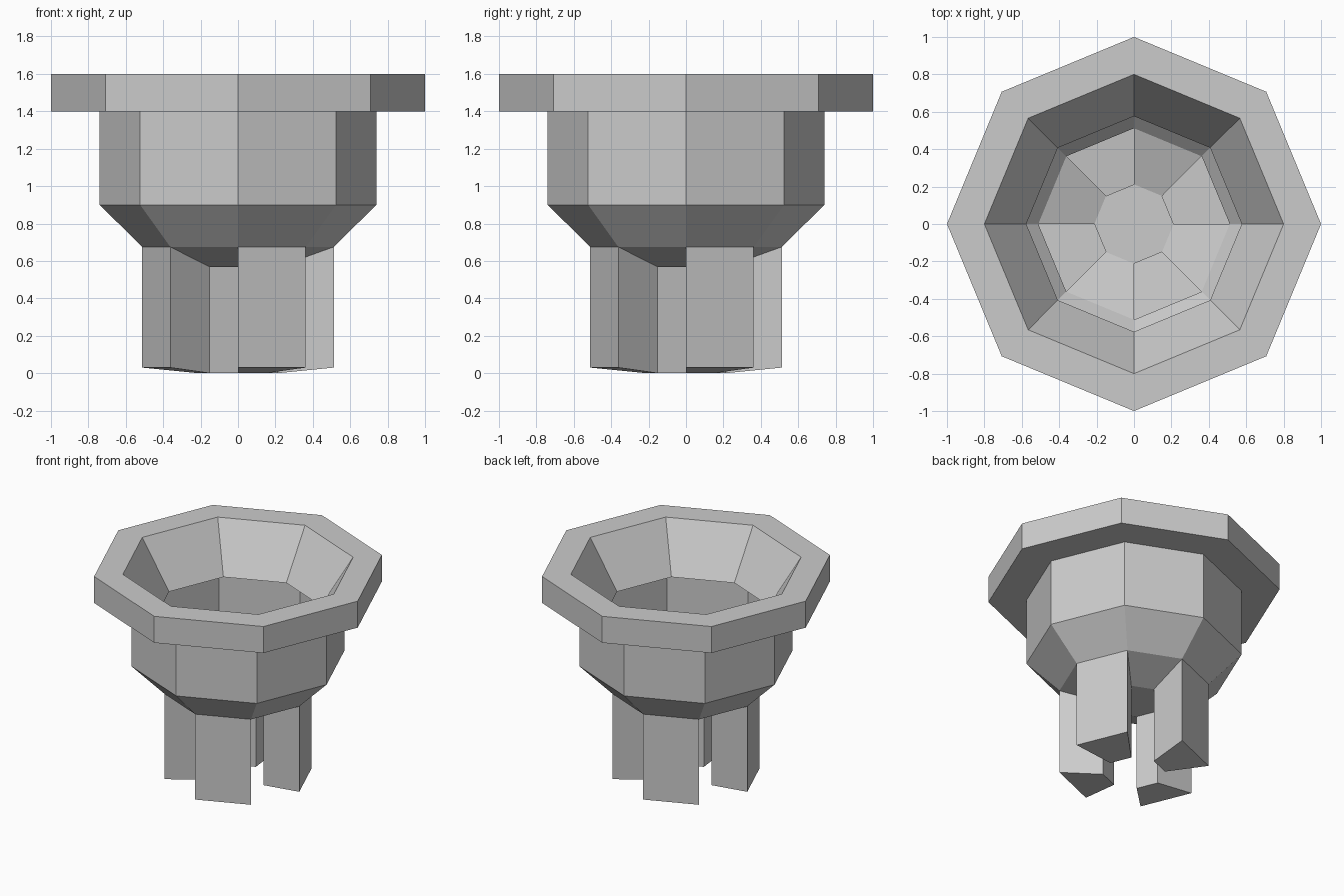
import bpy, math

if "Cube" in bpy.data.objects:
    bpy.data.objects.remove(bpy.data.objects["Cube"])

N = 8
LEG_SEGMENTS = range(0, N, 2)          # every other side of the floor carries a leg
R_OUT, R_IN = 0.512, 0.212             # outer and inner radius of floor and legs
Z_OUT, Z_IN = 0.675, 0.567             # floor heights at those radii


def point(r, z, k):
    a = math.tau * k / N
    return (r * math.cos(a), r * math.sin(a), z)


def make_object(name, verts, faces):
    mesh = bpy.data.meshes.new(name)
    mesh.from_pydata(verts, [], faces)
    mesh.update()
    obj = bpy.data.objects.new(name, mesh)
    bpy.context.collection.objects.link(obj)
    return obj


# Cup: thin octagonal shell, from the open funnel mouth over the rim to the floor
profile = [(0.576, 1.25), (0.8, 1.6), (1.0, 1.6), (1.0, 1.4),
           (0.74, 1.4), (0.74, 0.9), (R_OUT, Z_OUT), (R_IN, Z_IN)]
verts = [point(r, z, k) for r, z in profile for k in range(N)]
faces = []
last = len(profile) - 1
for j in range(last):
    for k in range(N):
        if j == last - 1 and k in LEG_SEGMENTS:
            continue                   # opening into a hollow leg
        n = (k + 1) % N
        faces.append((j * N + k, (j + 1) * N + k, (j + 1) * N + n, j * N + n))
faces.append([last * N + k for k in reversed(range(N))])
make_object("funnel_cup", verts, faces)

# Legs: hollow wedges dropping from the floor openings
for k in LEG_SEGMENTS:
    def loop(z_out, z_in):
        return [point(R_OUT, z_out, k), point(R_IN, z_in, k),
                point(R_IN, z_in, k + 1), point(R_OUT, z_out, k + 1)]
    leg_verts = loop(Z_OUT, Z_IN) + loop(0.03, 0.0)
    sides = [(i, (i + 1) % 4, (i + 1) % 4 + 4, i + 4) for i in range(4)]
    make_object(f"leg_{k // 2 + 1}", leg_verts, sides + [(4, 5, 6, 7)])

# Leg sides wind outward
for obj in bpy.context.collection.objects:
    if obj.name.startswith("leg"):
        centre = sum((v.co for v in obj.data.vertices), obj.location.copy()) / 8
        for p in obj.data.polygons:
            if (p.center - centre).dot(p.normal) < 0:
                p.flip()
        obj.data.update()
